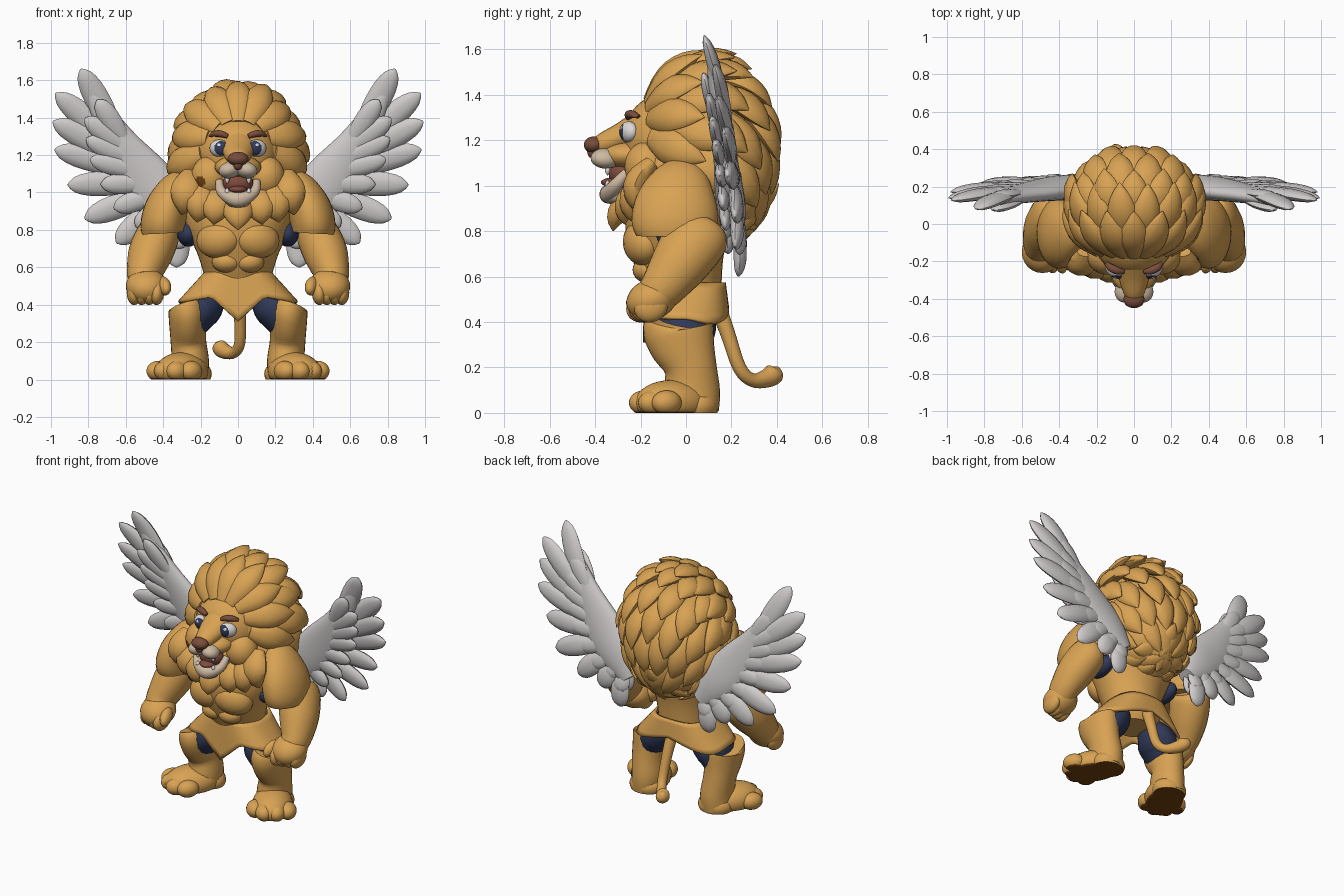
import bpy, bmesh, math
from math import sin, cos, pi, radians
from mathutils import Vector, Matrix, Euler

cube = bpy.data.objects.get("Cube")
if cube:
    bpy.data.objects.remove(cube)


def material(name, r, g, b):
    m = bpy.data.materials.new(name)
    m.use_nodes = True
    m.diffuse_color = (r, g, b, 1)
    m.node_tree.nodes["Principled BSDF"].inputs["Base Color"].default_value = (r, g, b, 1)
    return m


GOLD = material("golden_fur", 0.69, 0.365, 0.088)
NAVY = material("navy_cloth", 0.03, 0.042, 0.10)
GREY = material("wing_grey", 0.63, 0.60, 0.60)
CREAM = material("muzzle_cream", 0.62, 0.49, 0.36)
BROWN = material("nose_brown", 0.19, 0.075, 0.045)
WHITE = material("eye_white", 0.72, 0.70, 0.68)
MOUTH = material("mouth_red_brown", 0.22, 0.07, 0.045)
SOLE = material("sole_brown", 0.17, 0.055, 0.005)
made = []


def finish(name, bm, mats, mirror=False, rule=None):
    """Turn a bmesh into an object; rule gives each face its material index."""
    bmesh.ops.recalc_face_normals(bm, faces=bm.faces)
    bm.normal_update()
    if rule:
        for f in bm.faces:
            f.material_index = rule(f)
    mesh = bpy.data.meshes.new(name)
    bm.to_mesh(mesh)
    bm.free()
    for m in mats:
        mesh.materials.append(m)
    ob = bpy.data.objects.new(name, mesh)
    bpy.context.collection.objects.link(ob)
    if mirror:
        ob.modifiers.new("mirror", 'MIRROR')
    made.append(ob)
    return ob


def add_blob(bm, loc, rad, rot=(0, 0, 0), seg=24):
    mat = Matrix.LocRotScale(Vector(loc), Euler([radians(a) for a in rot]), Vector(rad))
    bmesh.ops.create_uvsphere(bm, u_segments=seg, v_segments=seg * 2 // 3, radius=1, matrix=mat)


def blobs(name, mat, items, mirror=False):
    bm = bmesh.new()
    for it in items:
        add_blob(bm, *it)
    return finish(name, bm, [mat], mirror)


def spline(ctrl, t):
    """Catmull-Rom through control tuples, t from 0 to 1."""
    n = len(ctrl) - 1
    i = min(int(t * n), n - 1)
    u = t * n - i
    p = [ctrl[max(0, min(n, k))] for k in (i - 1, i, i + 1, i + 2)]
    return [0.5 * (2 * b + (c - a) * u + (2 * a - 5 * b + 4 * c - d) * u * u
                   + (3 * b - a - 3 * c + d) * u ** 3) for a, b, c, d in zip(*p)]


def add_tube(bm, ctrl, up=(0, 1, 0), steps=16, sides=20):
    """Elliptical sweep; each control is x, y, z, half width, half depth along up."""
    rows = [spline(ctrl, i / steps) for i in range(steps + 1)]
    pos = [Vector(r[:3]) for r in rows]
    rings = []
    for i, r in enumerate(rows):
        tan = (pos[min(i + 1, steps)] - pos[max(i - 1, 0)]).normalized()
        side = tan.cross(Vector(up)).normalized()
        nrm = side.cross(tan)
        a, b = max(r[3], 0.002), max(r[4], 0.002)
        rings.append([bm.verts.new(pos[i] + side * a * cos(2 * pi * k / sides)
                                   + nrm * b * sin(2 * pi * k / sides)) for k in range(sides)])
    for lo, hi in zip(rings, rings[1:]):
        for k in range(sides):
            j = (k + 1) % sides
            bm.faces.new((lo[k], lo[j], hi[j], hi[k]))
    bm.faces.new(rings[0])
    bm.faces.new(rings[-1])


def tube(name, mat, ctrl, mirror=False, **kw):
    bm = bmesh.new()
    add_tube(bm, ctrl, **kw)
    return finish(name, bm, [mat], mirror)


FEATHER = [(0, .5), (.25, .8), (.5, 1), (.75, .95), (.92, .62), (1, .08)]
TUFT = [(0, .6), (.25, .95), (.5, 1), (.75, .7), (.92, .28), (1, .03)]


def add_leaf(bm, base, tip, normal, width, thick, bend=0.0, shape=TUFT):
    """Tapered lock or feather."""
    base, tip, normal = Vector(base), Vector(tip), Vector(normal)
    ctrl = []
    for t, w in shape:
        p = base.lerp(tip, t) + normal * bend * sin(pi * t)
        ctrl.append((*p, width * w, thick * w))
    add_tube(bm, ctrl, up=normal, steps=10, sides=10)


# Torso with chest and belly muscles
tube("torso", GOLD, [(0, 0, .42, .13, .12), (0, 0, .48, .17, .15), (0, -.01, .57, .185, .17),
                     (0, -.03, .68, .22, .2), (0, -.04, .82, .28, .23), (0, -.02, .95, .28, .21),
                     (0, 0, 1.08, .18, .15)], sides=32)
blobs("chest_muscles", GOLD, [((.1, -.19, .75), (.125, .085, .1), (0, 12, 15)),
                              ((.06, -.165, .63), (.08, .07, .06))], True)

# Flared waist skirt whose hem drops to a point in front
bm = bmesh.new()
N, rings = 64, []
for j in range(7):
    u, ring = j / 6, []
    for k in range(N):
        a = 2 * pi * k / N
        x, y = (math.copysign(abs(v) ** .72, v) for v in (sin(a), -cos(a)))
        drop = .115 + .04 * abs(x) + (.15 * max(0, 1 - abs(x) / .45) if y < 0 else .03 * abs(sin(2 * a)))
        ring.append(bm.verts.new((x * (.18 + .14 * u), y * (.175 + .015 * u), .575 - u * drop)))
    rings.append(ring)
for lo, hi in zip(rings, rings[1:]):
    for k in range(N):
        bm.faces.new((lo[k], lo[(k + 1) % N], hi[(k + 1) % N], hi[k]))
skirt = finish("waist_skirt", bm, [GOLD])
skirt.modifiers.new("thickness", 'SOLIDIFY').thickness = 0.02

# Legs
tube("thighs", NAVY, [(.12, 0, .465, .07, .09), (.17, 0, .41, .105, .13),
                      (.215, -.01, .36, .11, .14), (.255, -.01, .28, .085, .12)], True)
tube("boots", GOLD, [(.26, .02, .02, .1, .125), (.255, .025, .1, .1, .125), (.265, .02, .2, .095, .115),
                     (.268, -.015, .3, .1, .145), (.27, -.035, .37, .102, .155),
                     (.275, -.035, .395, .09, .14)], True, sides=28)
bm = bmesh.new()
add_blob(bm, (.30, -.06, .045), (.125, .18, .1), (0, 0, 32))
add_blob(bm, (.255, .045, .03), (.115, .10, .08))
for x, y in ((.25, -.175), (.325, -.185), (.39, -.145), (.43, -.085)):
    add_blob(bm, (x, y, .045), (.055, .07, .054), (0, 0, 32))
for v in bm.verts:
    v.co.z = max(v.co.z, 0.0)
finish("feet", bm, [GOLD, SOLE], True, lambda f: int(f.calc_center_median().z < .004))

# Tail
tube("tail", GOLD, [(0, .12, .52, .04, .04), (.01, .18, .36, .033, .033), (.01, .235, .2, .03, .03),
                    (-.02, .29, .145, .03, .03), (-.07, .35, .15, .04, .04),
                    (-.1, .39, .175, .045, .04), (-.11, .405, .2, .01, .01)], up=(1, 0, 0), steps=24)

# Arms
tube("shoulder_guards", GOLD, [(.27, 0, 1.1, .04, .06), (.33, -.02, 1.03, .085, .13),
                               (.375, -.04, .93, .115, .18), (.40, -.05, .84, .12, .19),
                               (.40, -.05, .785, .115, .17)], True, sides=28)
blobs("underarm_cloth", NAVY, [((.265, -.02, .78), (.06, .11, .07))], True)
tube("gauntlets", GOLD, [(.40, .07, .81, .09, .11), (.425, .05, .775, .115, .14),
                         (.47, -.02, .67, .118, .13), (.5, -.09, .57, .095, .105),
                         (.5, -.13, .52, .085, .09)], True, sides=24)
hand = [((.49, -.15, .5), (.11, .115, .09), (20, 0, 0)), ((.395, -.2, .5), (.035, .07, .045), (25, 0, -15))]
hand += [((.435 + .04 * i, -.19 + .012 * i, .465), (.04, .075, .065), (25, 0, 0)) for i in range(4)]
blobs("hands", GOLD, hand, True)

# Mane: rows of pointed locks flowing back and down over a rounded core
C, R, DEPTH = Vector((0, .05, 1.17)), Vector((.305, .285, .355)), 0.37
blobs("mane_core", GOLD, [(C, R)])
axis = Vector((0, -cos(.26), sin(.26)))
over = Vector((0, sin(.26), cos(.26)))


def shell(d, s):
    return C + Vector((d.x * R.x, d.y * R.y, d.z * (R.z if d.z > 0 else DEPTH))) * s


bm = bmesh.new()
for row, count in enumerate((15, 16, 16, 15, 12, 7)):
    for k in range(count):
        th = 2 * pi * (k + .5 * (row % 2)) / count
        radial = over * cos(th) + Vector((sin(th), 0, 0))
        ph = radians(40 - 18 * cos(th) + row * 24)
        d = axis * cos(ph) + radial * sin(ph)
        flow = radial * cos(ph) - axis * sin(ph)
        flow += Vector((0, 0, -1)) * max(0, ph - 1.0) * .9
        flow = (flow - d * flow.dot(d)).normalized()
        reach = radians(56 if row < 2 else 46)
        tip = d * cos(reach) + flow * sin(reach)
        lift = (1.2 if row == 0 else 1.28) + .05 * (k % 2)
        add_leaf(bm, shell(d, .95), shell(tip, lift), (d + tip).normalized(), .078, .042, .035)
finish("mane_locks", bm, [GOLD])

# Beard locks under the jaw and beside the chest
bm = bmesh.new()
for x, top, low in ((0, 1.0, .8), (.13, 1.02, .83), (.22, 1.05, .84), (.3, 1.1, .88)):
    add_leaf(bm, (x * .85, -.15, top), (x, -.32 + x * .4, low), (0, -1, 0), .085, .055, .05)
finish("beard", bm, [GOLD], True)

# Head and face
blobs("head", GOLD, [((0, -.08, 1.2), (.215, .2, .21)), ((0, -.16, 1.03), (.14, .13, .1)),
                     ((0, -.25, 1.135), (.125, .125, .065))])
bm = bmesh.new()
for side in (-1, 1):
    add_blob(bm, (side * .15, -.17, 1.085), (.1, .1, .11), (0, 0, 0), 48)


def smudge(f):
    p = f.calc_center_median()
    return int(p.y < -.17 and ((p.x + .205) / .03) ** 2 + ((p.z - 1.055) / .03) ** 2 < 1)


finish("cheeks", bm, [GOLD, SOLE], False, smudge)
tube("nose_bridge", GOLD, [(0, -.18, 1.29, .09, .06), (0, -.27, 1.225, .085, .06),
                           (0, -.36, 1.185, .06, .05), (0, -.41, 1.17, .03, .03)], up=(0, 0, 1))
blobs("muzzle", CREAM, [((.045, -.355, 1.12), (.058, .066, .044), (0, 14, 22))], True)
blobs("nose", BROWN, [((0, -.405, 1.18), (.056, .045, .037)), ((0, -.41, 1.15), (.025, .025, .03))])
blobs("mouth_inside", MOUTH, [((0, -.28, 1.05), (.082, .06, .06)), ((0, -.315, 1.015), (.05, .06, .022))])
tube("lower_jaw", CREAM, [(.1, -.26, 1.06, .02, .02), (.085, -.31, 1.0, .028, .03),
                          (0, -.345, .962, .04, .036), (-.085, -.31, 1.0, .028, .03),
                          (-.1, -.26, 1.06, .02, .02)], up=(0, -1, 0), steps=24)
blobs("chin", CREAM, [((0, -.31, .96), (.07, .055, .045))])
bm = bmesh.new()
for z, end in ((1.085, 1.045), (.99, 1.025)):
    add_leaf(bm, (.058, -.345, z), (.058, -.345, end), (0, -1, 0), .012, .012)
finish("fangs", bm, [WHITE], True)

# Eyes with painted irises and a small glint
bm = bmesh.new()
add_blob(bm, (.1, -.252, 1.237), (.055, .036, .046), (0, 0, 28), 64)


def iris(f):
    p = f.calc_center_median()
    x, z = p.x - .09, p.z - 1.237
    glint = (x - .012) ** 2 + (z - .018) ** 2 < .00008
    return int(p.y < -.25 and (x / .036) ** 2 + (z / .039) ** 2 < 1 and not glint)


finish("eyes", bm, [WHITE, NAVY], True, iris)
tube("eyebrows", BROWN, [(.055, -.255, 1.3, .012, .012), (.09, -.25, 1.313, .018, .02),
                         (.125, -.233, 1.314, .016, .02), (.15, -.21, 1.303, .006, .012)],
     True, up=(0, -1, 0))

# Wings: arm, flight feathers and covert rows on a curved sheet
def wing(x, z, off=0.0):
    return Vector((x, .08 + .15 * max(0, (1.66 - z) / 1.06) ** .7 + off, z))


FACING = Vector((0, -1, -.16)).normalized()
tips = [(.84, 1.66), (.975, 1.53), (.99, 1.38), (.98, 1.23), (.91, 1.04), (.82, .86), (.65, .73),
        (.47, .7), (.33, .6)]
bm = bmesh.new()
add_tube(bm, [(*wing(.27, .8), .07, .05), (*wing(.37, .93), .13, .065), (*wing(.5, 1.08), .14, .055),
              (*wing(.63, 1.27), .09, .045), (*wing(.74, 1.45), .055, .032),
              (*wing(.8, 1.56), .02, .015)], up=FACING)
for i, (x, z) in enumerate(tips):
    u = i / (len(tips) - 1)
    base = wing(.62 - .3 * u, 1.25 - .4 * u)
    add_leaf(bm, base, wing(x, z, .012 * (i % 2)), FACING, .066, .03, -.02, FEATHER)
    for off, reach in ((-.035, .6), (.035, .55)):
        add_leaf(bm, base + Vector((-.03, off * .5, 0)), base.lerp(wing(x, z), reach)
                 + Vector((0, off, 0)), FACING, .055, .026, 0, FEATHER)
finish("wings", bm, [GREY], True)

# Smooth shading with crisp creases
bpy.ops.object.select_all(action='DESELECT')
for ob in made:
    ob.select_set(True)
bpy.context.view_layer.objects.active = made[0]
bpy.ops.object.shade_smooth_by_angle(angle=radians(50))
